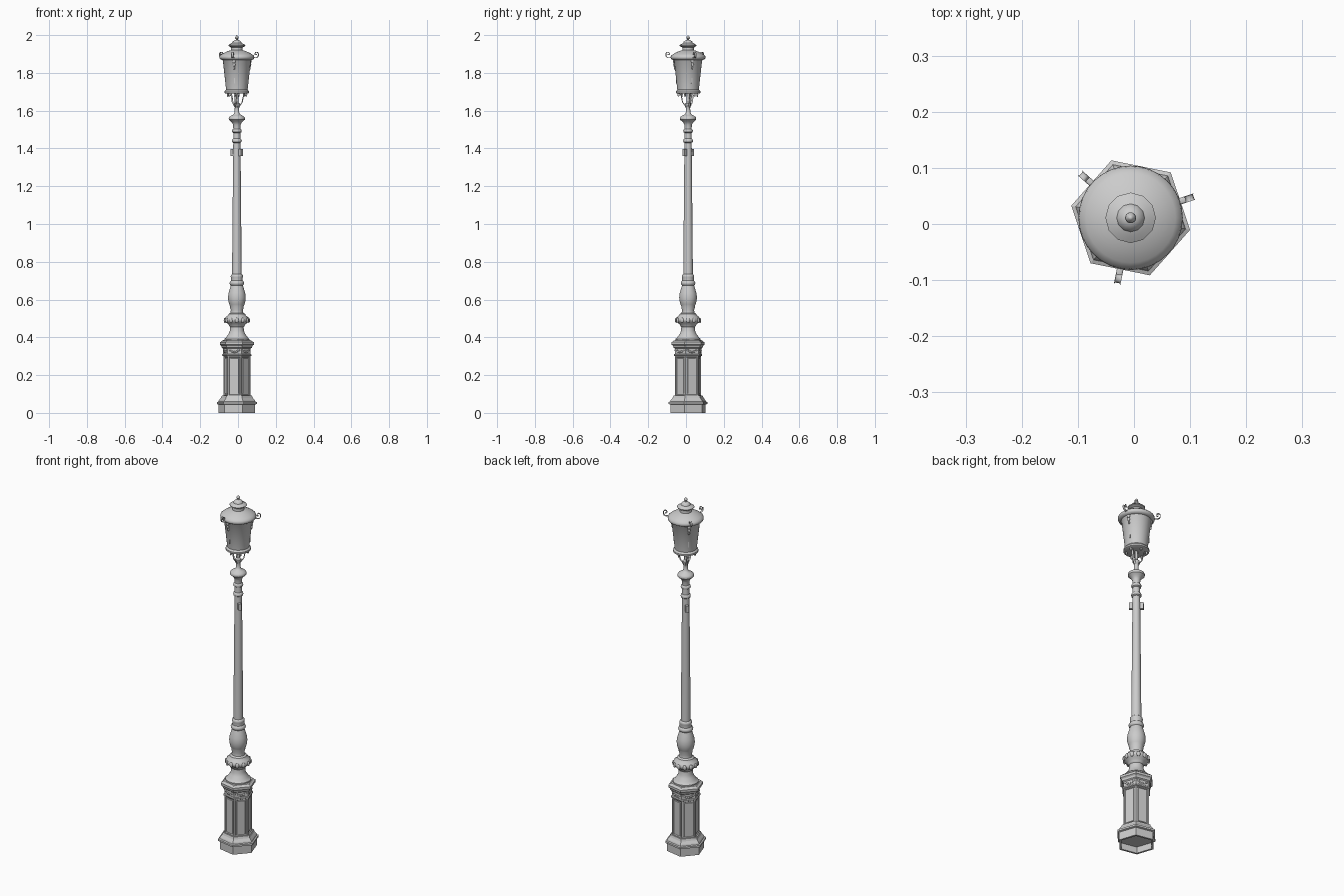
import bpy, bmesh, math
from mathutils import Matrix, Vector

AXIS = Vector((-0.006, 0.011, 0))
CORNER = math.radians(48.5)     # direction of a plinth corner
ARM = math.radians(18.5)        # direction of the first lantern bracket


def finish(name, bm, smooth=True):
    bmesh.ops.recalc_face_normals(bm, faces=bm.faces)
    me = bpy.data.meshes.new(name)
    bm.to_mesh(me)
    bm.free()
    ob = bpy.data.objects.new(name, me)
    bpy.context.collection.objects.link(ob)
    ob.location = AXIS
    if smooth:
        bpy.ops.object.select_all(action='DESELECT')
        ob.select_set(True)
        bpy.context.view_layer.objects.active = ob
        bpy.ops.object.shade_smooth_by_angle(angle=math.radians(40))
    return ob


def lathe_bm(profile, sides, turn=0.0):
    bm = bmesh.new()
    rings = []
    for r, z in profile:
        if r == 0:
            rings.append([bm.verts.new((0, 0, z))] * sides)
        else:
            rings.append([bm.verts.new((r * math.cos(turn + i * math.tau / sides),
                                        r * math.sin(turn + i * math.tau / sides), z))
                          for i in range(sides)])
    for a, b in zip(rings, rings[1:]):
        for i in range(sides):
            j = (i + 1) % sides
            bm.faces.new(list(dict.fromkeys((a[i], a[j], b[j], b[i]))))
    return bm


def lathe(name, profile, sides=32):
    return finish(name, lathe_bm(profile, sides))


def place(angle, r, z, scale):
    return (Matrix.Rotation(angle, 4, 'Z') @ Matrix.Translation((r, 0, z))
            @ Matrix.Diagonal((*scale, 1)))


def lumps(name, items):
    # small rounded ornaments: (angle, radius, height, half sizes)
    bm = bmesh.new()
    for a, r, z, s in items:
        bmesh.ops.create_uvsphere(bm, u_segments=10, v_segments=6, radius=1,
                                  matrix=place(a, r, z, s))
    return finish(name, bm)


def blocks(name, items):
    bm = bmesh.new()
    for a, r, z, s in items:
        bmesh.ops.create_cube(bm, size=1, matrix=place(a, r, z, s))
    return finish(name, bm, False)


def strap(name, points, angle, half_width, thick):
    # flat curved iron strap in a radial plane, points are (radius, height)
    cu = bpy.data.curves.new(name, 'CURVE')
    cu.dimensions = '3D'
    cu.extrude, cu.bevel_depth, cu.bevel_resolution = half_width, thick, 1
    cu.resolution_u = 6
    sp = cu.splines.new('NURBS')
    sp.points.add(len(points) - 1)
    for p, (r, z) in zip(sp.points, points):
        p.co = (r, z, 0, 1)
    sp.use_endpoint_u, sp.order_u = True, 3
    cu.dimensions = '2D'
    cu.fill_mode = 'BOTH'
    ob = bpy.data.objects.new(name, cu)
    bpy.context.collection.objects.link(ob)
    ob.rotation_euler = (math.pi / 2, 0, angle)
    ob.location = AXIS


# hexagonal plinth, hollow underneath
finish("plinth_foot", lathe_bm(
    [(0, 0.035), (0.086, 0.035), (0.086, 0), (0.098, 0), (0.098, 0.044), (0.108, 0.047),
     (0.108, 0.057), (0.100, 0.060), (0.097, 0.067), (0.086, 0.080), (0.081, 0.092),
     (0.074, 0.092)], 6, CORNER), False)

# plinth body with recessed framed panels
bm = lathe_bm([(0.073, 0.088), (0.073, 0.303)], 6, CORNER)
bmesh.ops.recalc_face_normals(bm, faces=bm.faces)
panels = list(bm.faces)
for thick, depth in ((0.009, 0), (0.004, -0.005), (0.006, 0), (0.002, 0.003)):
    bmesh.ops.inset_individual(bm, faces=panels, thickness=thick, depth=depth)
finish("plinth_body", bm, False)

finish("plinth_cap", lathe_bm(
    [(0.073, 0.300), (0.079, 0.303), (0.079, 0.309), (0.074, 0.313), (0.074, 0.340),
     (0.081, 0.345), (0.084, 0.355), (0.092, 0.361), (0.092, 0.374), (0.084, 0.378),
     (0.078, 0.384), (0.05, 0.388), (0, 0.388)], 6, CORNER), False)

# swag ornaments on each plinth face
swags = []
for k in range(6):
    for t in (-2, -1, 0, 1, 2):
        y = t * 0.012
        swags.append((ARM + k * math.pi / 3 + math.atan2(y, 0.065), math.hypot(0.065, y),
                      0.322 + 0.0025 * t * t, (0.004, 0.007, 0.005)))
lumps("plinth_swags", swags)

# turned lower column
lathe("column_base",
      [(0, 0.384), (0.066, 0.384), (0.066, 0.392), (0.058, 0.398), (0.054, 0.405), (0.044, 0.418),
       (0.037, 0.435), (0.036, 0.455), (0.042, 0.462), (0.045, 0.470), (0.058, 0.478),
       (0.065, 0.488), (0.065, 0.496), (0.058, 0.508), (0.046, 0.517), (0.044, 0.524),
       (0.034, 0.530), (0.032, 0.545), (0.036, 0.556), (0.036, 0.566), (0.040, 0.574),
       (0.045, 0.592), (0.047, 0.612), (0.044, 0.635), (0.037, 0.658), (0.032, 0.675),
       (0.037, 0.680), (0.039, 0.688), (0.036, 0.695), (0.031, 0.700), (0.031, 0.716),
       (0.033, 0.722), (0.031, 0.730), (0.025, 0.735), (0, 0.735)])
lumps("column_leaves", [(k * math.tau / 12, 0.063, 0.490, (0.007, 0.010, 0.014))
                        for k in range(12)])

# tapered shaft and ringed capital
lathe("shaft",
      [(0, 0.73), (0.0255, 0.73), (0.0195, 1.40), (0.019, 1.43), (0.025, 1.434), (0.026, 1.441),
       (0.024, 1.448), (0.019, 1.452), (0.018, 1.482), (0.024, 1.486), (0.026, 1.493),
       (0.024, 1.500), (0.019, 1.504), (0.020, 1.525), (0.025, 1.536), (0.034, 1.545),
       (0.042, 1.552), (0.043, 1.560), (0.040, 1.567), (0.028, 1.575), (0.018, 1.580),
       (0.012, 1.590), (0.011, 1.622), (0.016, 1.630), (0.016, 1.638), (0.008, 1.645),
       (0.007, 1.70), (0, 1.70)])
blocks("shaft_lugs", [(ARM - math.pi / 3 + s, 0.027, 1.378, (0.020, 0.015, 0.036))
                      for s in (0, math.pi)])

# lantern
lathe("lantern_body",
      [(0, 1.694), (0.058, 1.690), (0.065, 1.694), (0.065, 1.703), (0.060, 1.708),
       (0.057, 1.712), (0.074, 1.865), (0.078, 1.870), (0.078, 1.878), (0, 1.878)])
lathe("lantern_roof",
      [(0, 1.868), (0.080, 1.868), (0.090, 1.874), (0.093, 1.881), (0.091, 1.890), (0.080, 1.899),
       (0.062, 1.909), (0.045, 1.916), (0.031, 1.920), (0.030, 1.936), (0, 1.936)])
lathe("roof_vent",
      [(0, 1.934), (0.030, 1.934), (0.044, 1.942), (0.045, 1.947), (0.034, 1.954),
       (0.025, 1.958), (0.023, 1.965), (0.014, 1.972), (0.007, 1.975), (0, 1.975)], 12)
lathe("finial",
      [(0, 1.970), (0.006, 1.972), (0.005, 1.978), (0.010, 1.984), (0.009, 1.990),
       (0.004, 1.996), (0, 2.0)], 10)

# three-fold brackets, scrolls and lantern ornaments
drops, slots = [], []
for k in range(3):
    a = ARM + k * math.tau / 3
    strap(f"roof_scroll_{k}", [(0.076, 1.860), (0.082, 1.876), (0.094, 1.880), (0.112, 1.878),
                               (0.122, 1.890), (0.120, 1.909), (0.104, 1.912), (0.098, 1.898),
                               (0.107, 1.891), (0.111, 1.899)], a, 0.003, 0.0028)
    strap(f"lantern_bracket_{k}", [(0.012, 1.615), (0.020, 1.632), (0.031, 1.642), (0.035, 1.665),
                                   (0.040, 1.685), (0.050, 1.696)], a, 0.002, 0.0035)
    drops += [(a, r, z, (0.006, w, h)) for r, z, w, h in
              ((0.076, 1.862, 0.009, 0.011), (0.074, 1.843, 0.007, 0.010), (0.071, 1.826, 0.005, 0.009))]
    slots.append((a, 0.062, 1.758, (0.006, 0.005, 0.030)))
    drops.append((a, 0.052, 1.684, (0.006, 0.006, 0.010)))
    # short pendants between the brackets
    drops.append((a + math.pi / 3, 0.050, 1.684, (0.005, 0.005, 0.012)))
lumps("lantern_drops", drops)
blocks("lantern_clips", slots)
